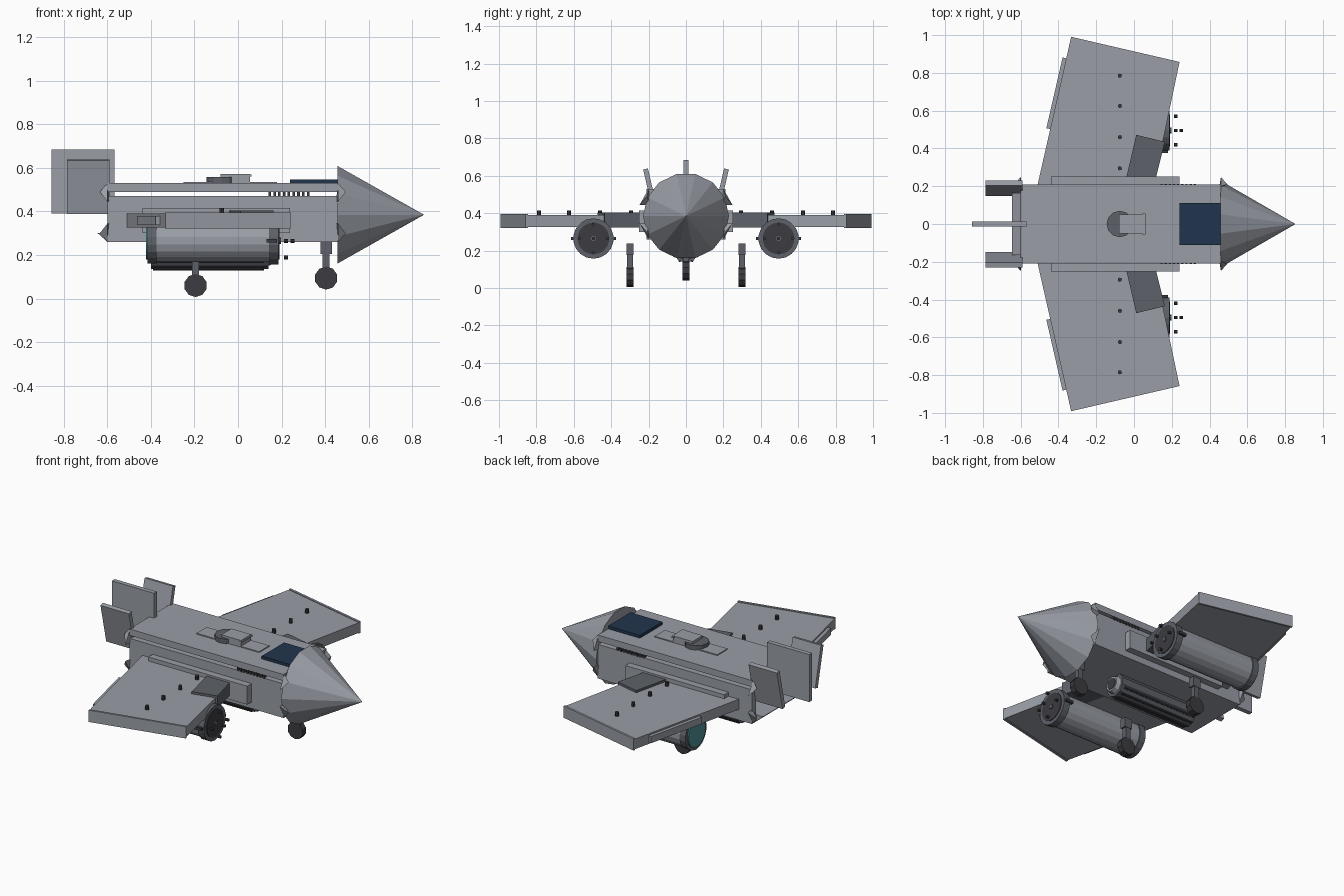
import bpy, bmesh, math
from mathutils import Matrix, Vector

cube = bpy.data.objects.get("Cube")
if cube:
    bpy.data.objects.remove(cube, do_unlink=True)


def material(name, rgb):
    m = bpy.data.materials.new(name)
    m.use_nodes = True
    m.diffuse_color = (*rgb, 1)
    m.node_tree.nodes["Principled BSDF"].inputs["Base Color"].default_value = (*rgb, 1)
    return m


GREY = material("hull grey", (0.32, 0.34, 0.38))
SLATE = material("slate grey", (0.11, 0.12, 0.14))
DARK = material("dark rubber", (0.045, 0.045, 0.052))
NAVY = material("navy glass", (0.015, 0.036, 0.075))
TEAL = material("teal glow", (0.08, 0.27, 0.29))


def finish(bm, name, mat):
    bmesh.ops.recalc_face_normals(bm, faces=bm.faces)
    me = bpy.data.meshes.new(name)
    bm.to_mesh(me)
    bm.free()
    me.materials.append(mat)
    ob = bpy.data.objects.new(name, me)
    bpy.context.collection.objects.link(ob)
    return ob


def box(name, mat, x, y, z, tilt=0):
    """Box from (min, max) ranges, tilted about its own x axis."""
    bm = bmesh.new()
    centre = Vector([(a + b) / 2 for a, b in (x, y, z)])
    size = Vector([abs(b - a) for a, b in (x, y, z)])
    bmesh.ops.create_cube(bm, size=1, matrix=Matrix.Translation(centre)
                          @ Matrix.Rotation(tilt, 4, "X") @ Matrix.Diagonal((*size, 1)))
    return finish(bm, name, mat)


def rod(name, mat, start, end, r, r_end=None, sides=16, turn=0):
    """Cylinder or cone between two points."""
    a, b = Vector(start), Vector(end)
    bm = bmesh.new()
    bmesh.ops.create_cone(bm, cap_ends=True, segments=sides, radius1=r,
                          radius2=r if r_end is None else r_end, depth=(b - a).length,
                          matrix=Matrix.Translation((a + b) / 2)
                          @ (b - a).to_track_quat("Z", "Y").to_matrix().to_4x4()
                          @ Matrix.Rotation(turn, 4, "Z"))
    return finish(bm, name, mat)


def slab(name, mat, outline, z, side):
    """Flat prism with a plan outline, mirrored by side."""
    bm = bmesh.new()
    face = bm.faces.new([bm.verts.new((x, y * side, z[0])) for x, y in outline])
    new = bmesh.ops.extrude_face_region(bm, geom=[face])["geom"]
    bmesh.ops.translate(bm, vec=(0, 0, z[1] - z[0]),
                        verts=[v for v in new if isinstance(v, bmesh.types.BMVert)])
    return finish(bm, name, mat)


def hull(name, mat, points):
    bm = bmesh.new()
    for p in points:
        bm.verts.new(p)
    bmesh.ops.convex_hull(bm, input=bm.verts)
    return finish(bm, name, mat)


# Fuselage: open tube of panels with a slit under the roof
BODY = (-0.6, 0.46)
box("roof_panel", GREY, BODY, (-0.21, 0.21), (0.49, 0.53))
box("floor_panel", GREY, BODY, (-0.21, 0.21), (0.26, 0.30))
for top, bottom, tag in ((0.53, 0.49, "roof"), (0.26, 0.30, "floor")):
    hull(tag + "_rear_lip", GREY, [(x, y, z) for y in (-0.165, 0.165)
         for x, z in ((-0.6, top), (-0.645, bottom), (-0.565, bottom))])

# Nose
rod("nose_cone", GREY, (0.457, 0, 0.385), (0.855, 0, 0.385), 0.23, 0, 14,
    turn=math.pi / 2)

# Canopy and roof turret
box("canopy", NAVY, (0.24, 0.458), (-0.11, 0.11), (0.528, 0.548))
box("roof_plate", GREY, (-0.25, 0.18), (-0.05, 0.05), (0.528, 0.536))
rod("turret_base", SLATE, (-0.075, 0, 0.53), (-0.075, 0, 0.558), 0.07, sides=12)
box("turret_head", GREY, (-0.08, 0.055), (-0.05, 0.05), (0.53, 0.572))
box("turret_lip", GREY, (0.045, 0.062), (-0.056, 0.056), (0.56, 0.57))

# Belly pod
rod("belly_pod", SLATE, (-0.40, 0, 0.205), (0.14, 0, 0.205), 0.07, sides=10)
for i in range(5):
    a = math.radians(-150 + 30 * i)
    y, z = 0.068 * math.cos(a), 0.205 + 0.068 * math.sin(a)
    rod("belly_pod_rib", DARK, (-0.39, y, z), (0.12, y, z), 0.008, sides=6)
rod("belly_pod_nozzle", GREY, (0.13, 0, 0.205), (0.165, 0, 0.205), 0.058, 0.045, 10)
rod("belly_pod_opening", DARK, (0.162, 0, 0.205), (0.168, 0, 0.205), 0.035, sides=10)


def landing_gear(tag, x, y, wheel_z, top):
    rod(tag + "_wheel", DARK, (x, y - 0.018, wheel_z), (x, y + 0.018, wheel_z), 0.053, sides=10)
    box(tag + "_strut", SLATE, (x - 0.016, x + 0.016), (y - 0.016, y + 0.016), (wheel_z, top))
    box(tag + "_bracket", SLATE, (x - 0.026, x + 0.026), (y - 0.018, y + 0.018), (top - 0.06, top))


landing_gear("nose", 0.405, 0, 0.094, 0.265)

# Centre fin
box("centre_fin", GREY, (-0.857, -0.568), (-0.014, 0.014), (0.39, 0.685))

for s, tag in ((1, "left"), (-1, "right")):
    # Side walls with plate, corner brackets and vents
    box(tag + "_wall", GREY, BODY, (s * 0.17, s * 0.21), (0.28, 0.472))
    box(tag + "_wall_plate", GREY, (-0.44, 0.24), (s * 0.2, s * 0.252), (0.30, 0.415))
    for end, out in ((-0.6, -1), (0.46, 1)):
        for up in (1, -1):
            hull(tag + "_corner_bracket", GREY, [
                (end, s * 0.2, 0.395 + up * 0.135), (end, s * 0.248, 0.395 + up * 0.05),
                (end + out * 0.035, s * 0.21, 0.395 + up * 0.095),
                (end - out * 0.01, s * 0.19, 0.395 + up * 0.05)])
    for i in range(9):
        x = 0.14 + i * 0.022
        box(tag + "_vent", DARK, (x, x + 0.012), (s * 0.19, s * 0.212), (0.468, 0.492))

    # Forward-swept wing
    slab(tag + "_wing", GREY, [(0.105, 0.21), (0.241, 0.857), (-0.333, 0.99), (-0.51, 0.21)],
         (0.327, 0.39), s)
    slab(tag + "_wing_tip", GREY, [(0.238, 0.845), (0.241, 0.858), (-0.333, 0.991), (-0.336, 0.978)],
         (0.322, 0.395), s)
    slab(tag + "_aileron", GREY, [(-0.43, 0.5), (-0.35, 0.875), (-0.378, 0.882), (-0.464, 0.507)],
         (0.338, 0.38), s)
    slab(tag + "_wing_root_plate", SLATE, [(0.115, 0.24), (0.164, 0.435), (0.012, 0.472), (-0.042, 0.24)],
         (0.324, 0.404), s)
    for y in (0.295, 0.46, 0.625, 0.785):
        rod(tag + "_wing_stud", DARK, (-0.075, s * y, 0.385), (-0.075, s * y, 0.415), 0.011, sides=8)

    # Engine
    ey, ez = s * 0.495, 0.265
    rod(tag + "_engine", GREY, (-0.40, ey, ez), (0.16, ey, ez), 0.098, sides=18)
    rod(tag + "_engine_rear_ring", SLATE, (-0.415, ey, ez), (-0.375, ey, ez), 0.104, sides=18)
    rod(tag + "_engine_exhaust", TEAL, (-0.423, ey, ez), (-0.41, ey, ez), 0.085, sides=18)
    rod(tag + "_engine_front_ring", SLATE, (0.145, ey, ez), (0.187, ey, ez), 0.108, sides=18)
    rod(tag + "_engine_fan", DARK, (0.18, ey, ez), (0.191, ey, ez), 0.085, sides=18)
    rod(tag + "_engine_hub", SLATE, (0.185, ey, ez), (0.198, ey, ez), 0.015, sides=8)
    for x, dy, dz in ((0.25, 0, 0), (0.22, 0.076, 0), (0.22, -0.076, 0),
                      (0.22, 0, 0.076), (0.22, 0, -0.076)):
        rod(tag + "_engine_probe", DARK, (x - 0.009, ey + dy, ez + dz),
            (x + 0.009, ey + dy, ez + dz), 0.009, sides=8)
    for dy in (-0.11, 0.11):
        box(tag + "_engine_lug", DARK, (0.13, 0.18), (ey + dy - 0.01, ey + dy + 0.01),
            (ez - 0.008, ez + 0.008))

    # Main gear and outward-leaning tail fin
    landing_gear(tag + "_main", -0.195, s * 0.3, 0.06, 0.238)
    box(tag + "_tail_fin", GREY, (-0.785, -0.59), (s * 0.175, s * 0.201), (0.388, 0.64),
        tilt=-s * math.radians(13))
